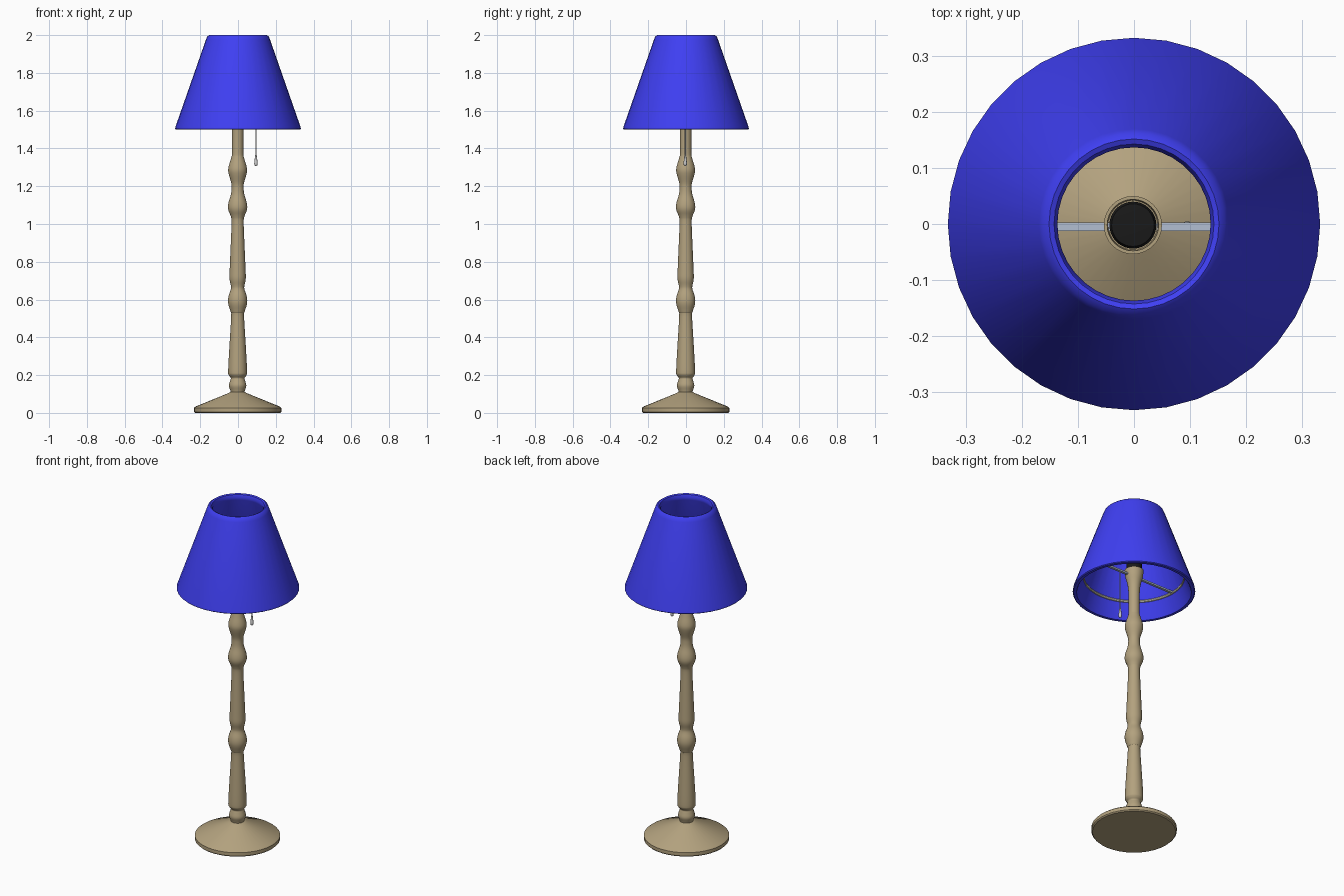
import bpy, bmesh, math
from mathutils import Vector

if "Cube" in bpy.data.objects:
    bpy.data.objects.remove(bpy.data.objects["Cube"])


def material(name, rgb):
    m = bpy.data.materials.new(name)
    m.diffuse_color = (*rgb, 1)
    m.use_nodes = True
    m.node_tree.nodes["Principled BSDF"].inputs["Base Color"].default_value = m.diffuse_color
    return m


WOOD = material("wood", (0.45, 0.36, 0.21))
BLUE = material("blue_fabric", (0.05, 0.05, 0.9))
BLACK = material("black", (0.01, 0.01, 0.01))
METAL = material("pale_metal", (0.45, 0.52, 0.65))
RING = material("ring_metal", (0.6, 0.57, 0.45))


def finish(name, bm, mat, angle=35):
    bmesh.ops.recalc_face_normals(bm, faces=bm.faces)
    mesh = bpy.data.meshes.new(name)
    bm.to_mesh(mesh)
    bm.free()
    ob = bpy.data.objects.new(name, mesh)
    bpy.context.collection.objects.link(ob)
    if mat:
        mesh.materials.append(mat)
    bpy.ops.object.select_all(action='DESELECT')
    ob.select_set(True)
    bpy.context.view_layer.objects.active = ob
    bpy.ops.object.shade_smooth_by_angle(angle=math.radians(angle))
    return ob


def lathe(name, profile, mat, centre=(0, 0), steps=36, closed=False):
    """Spin (radius, z) points around a vertical axis."""
    bm = bmesh.new()
    vs = [bm.verts.new((0, r, z)) for r, z in profile]
    edges = [bm.edges.new(p) for p in zip(vs, vs[1:])]
    if closed:
        edges.append(bm.edges.new((vs[-1], vs[0])))
    bmesh.ops.spin(bm, geom=vs + edges, cent=(0, 0, 0), axis=(0, 0, 1),
                   angle=math.tau, steps=steps, use_merge=False)
    bmesh.ops.remove_doubles(bm, verts=bm.verts, dist=1e-5)
    bmesh.ops.translate(bm, verts=bm.verts, vec=(*centre, 0))
    return finish(name, bm, mat)


def smooth_curve(pts, n=4):
    """Catmull-Rom curve through the profile points."""
    p = [Vector(q) for q in [pts[0]] + pts + [pts[-1]]]
    out = []
    for a, b, c, d in zip(p, p[1:], p[2:], p[3:]):
        for i in range(n):
            t = i / n
            out.append(0.5 * (2 * b + (c - a) * t + (2 * a - 5 * b + 4 * c - d) * t * t
                              + (3 * b - a - 3 * c + d) * t ** 3))
    return [tuple(q) for q in out] + [pts[-1]]


AXIS = (-0.002, -0.002)

# Round foot
lathe("base", [(0, 0), (0.226, 0), (0.232, 0.006), (0.232, 0.026), (0.222, 0.034),
               (0.05, 0.104), (0.036, 0.112), (0, 0.112)], WOOD, AXIS)

# Turned pole, ending in a cup that holds the socket
turned = smooth_curve([
    (0.036, 0.108), (0.039, 0.12), (0.046, 0.145), (0.039, 0.172), (0.036, 0.185),
    (0.047, 0.2), (0.05, 0.225), (0.043, 0.36), (0.034, 0.51), (0.037, 0.535),
    (0.048, 0.57), (0.051, 0.595), (0.047, 0.622), (0.036, 0.655), (0.036, 0.675),
    (0.043, 0.71), (0.042, 0.76), (0.036, 0.9), (0.032, 1.01), (0.036, 1.04),
    (0.048, 1.07), (0.051, 1.092), (0.047, 1.118), (0.036, 1.155), (0.032, 1.185),
    (0.033, 1.215), (0.046, 1.26), (0.05, 1.285), (0.046, 1.31), (0.034, 1.35),
    (0.03, 1.38), (0.031, 1.5), (0.036, 1.55), (0.047, 1.595), (0.052, 1.635)])
lathe("pole", turned + [(0.046, 1.635), (0.044, 1.6), (0, 1.6)], WOOD, AXIS, steps=32)

# Black bulb socket
lathe("bulb_socket", [(0, 1.59), (0.042, 1.59), (0.042, 1.69), (0.038, 1.7), (0, 1.703)],
      BLACK, AXIS)

# Thick lamp shade, open at both ends
lathe("lamp_shade", [(0.333, 1.504), (0.331, 1.515), (0.17, 1.975), (0.163, 1.992),
                     (0.152, 2.0), (0.143, 1.996), (0.137, 1.98), (0.14, 1.965),
                     (0.306, 1.51), (0.312, 1.5), (0.328, 1.5)], BLUE, closed=True)

# Hoop inside the shade
lathe("shade_ring", [(0.278 + 0.009 * math.cos(a), 1.6 + 0.009 * math.sin(a))
                     for a in [i * math.tau / 8 for i in range(8)]], RING, closed=True)

# Two bars from the cup to the hoop
for side, name in ((-1, "left"), (1, "right")):
    bm = bmesh.new()
    bmesh.ops.create_cube(bm, size=1)
    bmesh.ops.scale(bm, verts=bm.verts, vec=(0.235, 0.015, 0.01))
    bmesh.ops.translate(bm, verts=bm.verts, vec=(side * 0.1575, -0.005, 1.602))
    finish(name + "_shade_bar", bm, METAL)

# Pull cord and its drop-shaped handle
PULL = (0.095, -0.004)
lathe("pull_cord", [(0, 1.36), (0.003, 1.36), (0.003, 1.605), (0, 1.605)], None, PULL, steps=10)
lathe("pull_handle", smooth_curve([(0, 1.306), (0.007, 1.311), (0.009, 1.322),
                                   (0.007, 1.34), (0.004, 1.365), (0, 1.375)], 3),
      None, PULL, steps=16)
